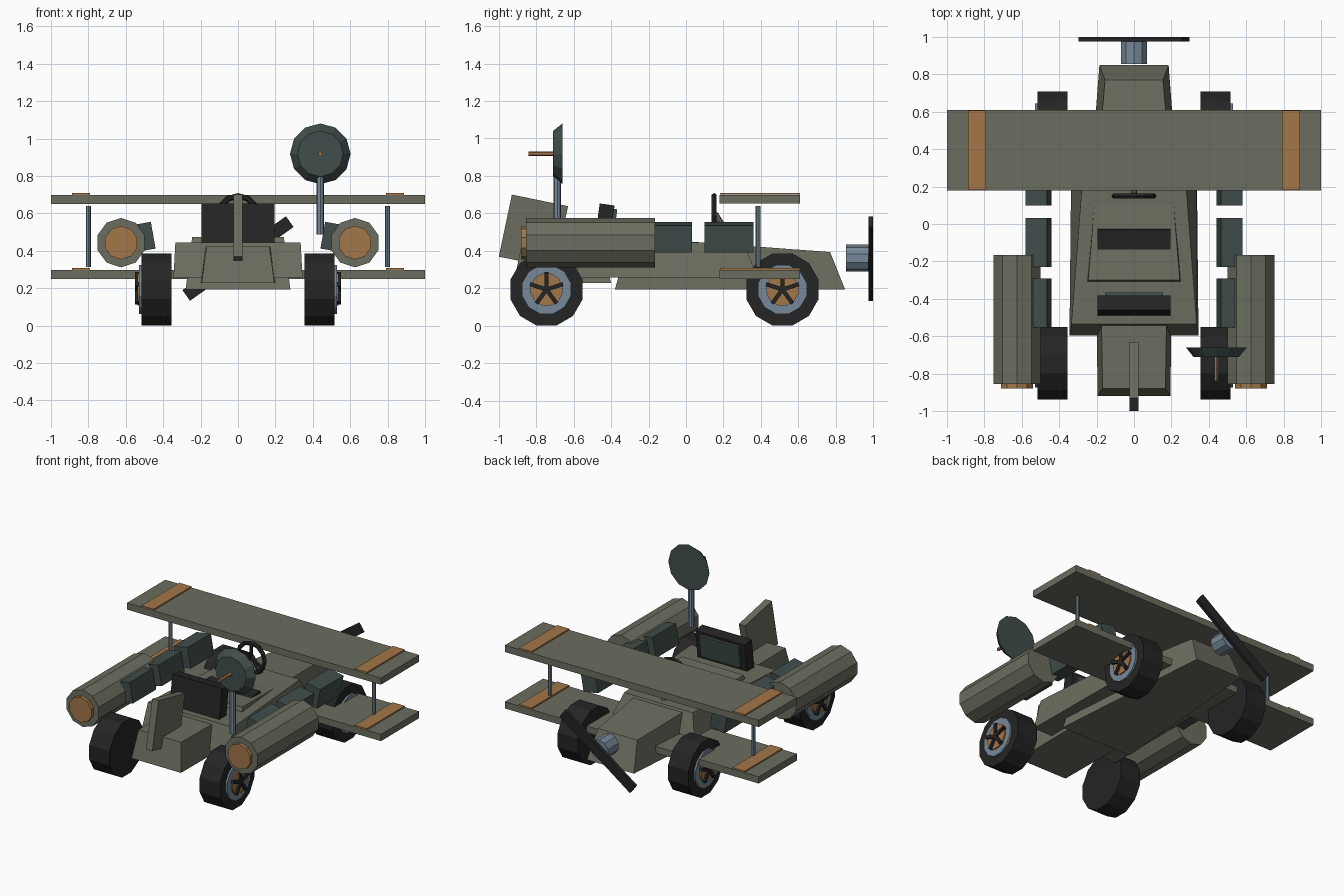
import bpy, bmesh, math
from mathutils import Matrix, Vector

if "Cube" in bpy.data.objects:
    bpy.data.objects.remove(bpy.data.objects["Cube"])


def material(name, rgb):
    m = bpy.data.materials.new(name)
    m.diffuse_color = (*rgb, 1)
    m.use_nodes = True
    m.node_tree.nodes["Principled BSDF"].inputs["Base Color"].default_value = m.diffuse_color
    return m


OLIVE = material("olive paint", (0.15, 0.155, 0.115))
ORANGE = material("copper orange", (0.36, 0.18, 0.065))
TEAL = material("dark teal", (0.052, 0.076, 0.070))
BLACK = material("rubber black", (0.018, 0.018, 0.019))
STEEL = material("blue steel", (0.18, 0.25, 0.31))


def finish(name, bm, mat):
    bmesh.ops.recalc_face_normals(bm, faces=bm.faces[:])
    me = bpy.data.meshes.new(name)
    bm.to_mesh(me)
    bm.free()
    me.materials.append(mat)
    ob = bpy.data.objects.new(name, me)
    bpy.context.collection.objects.link(ob)
    return ob


def box(name, mat, center, size, axis='X', degrees=0):
    bm = bmesh.new()
    bmesh.ops.create_cube(bm, size=1)
    bm.transform(Matrix.Translation(center)
                 @ Matrix.Rotation(math.radians(degrees), 4, axis)
                 @ Matrix.Diagonal((*size, 1)))
    return finish(name, bm, mat)


def rod(name, mat, a, b, r1, r2=None, sides=12, turn=0):
    """Cylinder or cone frustum running from point a to point b."""
    a, b = Vector(a), Vector(b)
    d = b - a
    bm = bmesh.new()
    bmesh.ops.create_cone(bm, cap_ends=True, segments=sides, radius1=r1,
                          radius2=r1 if r2 is None else r2, depth=d.length)
    bm.transform(Matrix.Translation((a + b) / 2)
                 @ d.to_track_quat('Z', 'Y').to_matrix().to_4x4()
                 @ Matrix.Rotation(math.radians(turn), 4, 'Z'))
    return finish(name, bm, mat)


def block(name, mat, profile):
    """Side profile of (half width, y, z) points, mirrored across x = 0."""
    bm = bmesh.new()
    left = [bm.verts.new((-w, y, z)) for w, y, z in profile]
    right = [bm.verts.new((w, y, z)) for w, y, z in profile]
    bm.faces.new(left)
    bm.faces.new(right[::-1])
    n = len(profile)
    for i in range(n):
        j = (i + 1) % n
        bm.faces.new((left[i], right[i], right[j], left[j]))
    return finish(name, bm, mat)


# Body: long tapered hull, wide middle, tail box and fin
block("hull", OLIVE, [(0.28, -0.38, 0.20), (0.185, 0.85, 0.20),
                      (0.155, 0.77, 0.40), (0.245, -0.30, 0.48)])
block("middle_body", OLIVE, [(0.345, -0.595, 0.265), (0.335, 0.38, 0.265),
                             (0.27, 0.31, 0.45), (0.335, -0.535, 0.45)])
block("tail_box", OLIVE, [(0.195, -0.92, 0.235), (0.20, -0.40, 0.235),
                          (0.175, -0.45, 0.43), (0.168, -0.88, 0.43)])
block("tail_fin", OLIVE, [(0.025, -1.0, 0.375), (0.025, -0.70, 0.315),
                          (0.025, -0.63, 0.645), (0.025, -0.93, 0.707)])

# Seat
box("seat_back", BLACK, (0, -0.437, 0.54), (0.39, 0.08, 0.23), 'X', -8)
box("seat_pad", TEAL, (0, -0.388, 0.55), (0.31, 0.02, 0.16), 'X', -8)
box("seat_cushion", BLACK, (0, -0.21, 0.435), (0.39, 0.37, 0.05), 'X', 6)

# Steering wheel with column and spokes
R, r, n, k = 0.105, 0.015, 12, 6
bm = bmesh.new()
rings = []
for i in range(n):
    a = 2 * math.pi * i / n
    ring = []
    for j in range(k):
        b = 2 * math.pi * j / k
        q = R + r * math.cos(b)
        ring.append(bm.verts.new((q * math.cos(a), 0.15 + r * math.sin(b), 0.595 + q * math.sin(a))))
    rings.append(ring)
for i in range(n):
    for j in range(k):
        A, B = rings[i], rings[(i + 1) % n]
        bm.faces.new((A[j], B[j], B[(j + 1) % k], A[(j + 1) % k]))
finish("steering_wheel", bm, BLACK)
for i in range(3):
    a = math.radians(90 + 120 * i)
    rod("steering_spoke", BLACK, (0, 0.15, 0.595),
        (R * math.cos(a), 0.15, 0.595 + R * math.sin(a)), 0.011, sides=6)
rod("steering_column", OLIVE, (0, 0.155, 0.605), (0, 0.27, 0.42), 0.016, sides=8)

# Propeller
rod("propeller_hub", STEEL, (0, 0.855, 0.367), (0, 0.975, 0.367), 0.072, sides=10)
box("propeller_blade", BLACK, (0, 0.987, 0.365), (0.68, 0.025, 0.07), 'Y', -35.5)

# Wings with stripes
for name, z in (("upper", 0.682), ("lower", 0.28)):
    box(name + "_wing", OLIVE, (0, 0.395, z), (2.0, 0.43, 0.048))
    for s in (-1, 1):
        box(name + "_wing_stripe", ORANGE, (s * 0.84, 0.395, z + 0.029), (0.096, 0.426, 0.0098))

for s in (-1, 1):
    rod("wing_strut", STEEL, (s * 0.8, 0.385, 0.32), (s * 0.8, 0.385, 0.645), 0.013, sides=8)

    # Side tanks, orange nozzle at the front
    rod("side_tank", OLIVE, (s * 0.625, -0.855, 0.45), (s * 0.625, -0.165, 0.45), 0.132, sides=10)
    rod("tank_nozzle", ORANGE, (s * 0.625, -0.88, 0.45), (s * 0.625, -0.85, 0.45), 0.09, sides=10)

    # Row of tilted side boxes
    for y in (-0.422, -0.10, 0.23):
        box("side_box", TEAL, (s * 0.51, y, 0.48), (0.115, 0.262, 0.145), 'Y', s * 10)

    # Wheels: tyre, rim, hub and five-armed star
    for y in (-0.745, 0.515):
        def disc(name, mat, x0, x1, rad, sides):
            rod(name, mat, (s * x0, y, 0.2), (s * x1, y, 0.2), rad, sides=sides, turn=15)
        disc("tyre", BLACK, 0.355, 0.515, 0.2, 12)
        disc("rim", STEEL, 0.50, 0.528, 0.135, 12)
        disc("hub", ORANGE, 0.51, 0.537, 0.088, 12)
        for i in range(5):
            a = math.radians(90 + 72 * i)
            box("hub_spoke", BLACK,
                (s * 0.54, y + 0.045 * math.cos(a), 0.2 + 0.045 * math.sin(a)),
                (0.022, 0.095, 0.022), 'X', 90 + 72 * i)

# Dish on a post
rod("dish_post", STEEL, (0.44, -0.687, 0.495), (0.44, -0.687, 0.82), 0.02, sides=8)
rod("dish", TEAL, (0.44, -0.71, 0.925), (0.44, -0.66, 0.925), 0.122, 0.162, sides=12)
rod("dish_feed", ORANGE, (0.44, -0.84, 0.925), (0.44, -0.70, 0.925), 0.012, sides=6)

# Settle the model: ground contact at z = 0
bpy.context.view_layer.update()
low = min((o.matrix_world @ v.co).z for o in bpy.data.objects for v in o.data.vertices)
for o in bpy.data.objects:
    o.data.transform(Matrix.Translation((0, 0, -low)))
